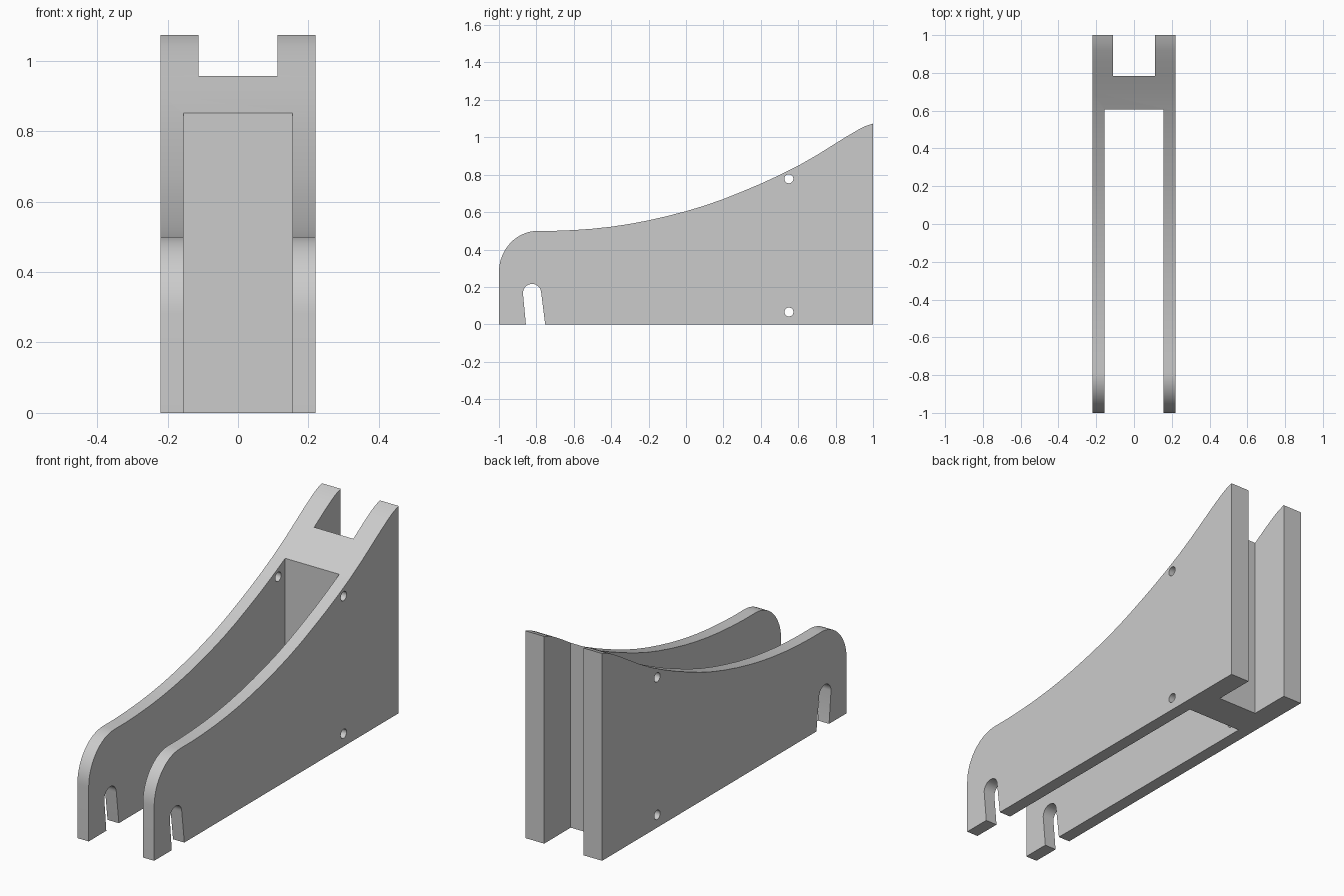
import bpy
import bmesh
from math import cos, sin, pi, radians

default = bpy.data.objects.get("Cube")
if default:
    bpy.data.objects.remove(default, do_unlink=True)

grey = bpy.data.materials.new("plain grey")
grey.use_nodes = True
colour = (0.6, 0.6, 0.6, 1)
grey.diffuse_color = colour
grey.node_tree.nodes["Principled BSDF"].inputs["Base Color"].default_value = colour


def arc(cy, cz, ry, rz, start, end, steps):
    """Points (y, z) on an elliptical arc, angles in degrees."""
    angles = [radians(start + (end - start) * i / steps) for i in range(steps + 1)]
    return [(cy + ry * cos(a), cz + rz * sin(a)) for a in angles]


def extrude_profile(name, points, x0, x1):
    """Closed solid from a side profile of (y, z) points."""
    bm = bmesh.new()
    face = bm.faces.new([bm.verts.new((x0, y, z)) for y, z in points])
    side = bmesh.ops.extrude_face_region(bm, geom=[face])["geom"]
    moved = [v for v in side if isinstance(v, bmesh.types.BMVert)]
    bmesh.ops.translate(bm, verts=moved, vec=(x1 - x0, 0, 0))
    bmesh.ops.recalc_face_normals(bm, faces=bm.faces)
    mesh = bpy.data.meshes.new(name)
    bm.to_mesh(mesh)
    bm.free()
    mesh.materials.append(grey)
    obj = bpy.data.objects.new(name, mesh)
    bpy.context.collection.objects.link(obj)
    return obj


def block(name, half_width, y0, y1):
    points = [(y0, -0.2), (y1, -0.2), (y1, 1.3), (y0, 1.3)]
    return extrude_profile(name, points, -half_width, half_width)


# Side outline: rounded nose, sweeping top edge, keyhole notch underneath
nose = arc(-0.79, 0.28, 0.21, 0.22, 180, 90, 16)
sweep = [(-0.7, 0.5), (-0.6, 0.504), (-0.5, 0.511), (-0.4, 0.522), (-0.3, 0.537),
         (-0.2, 0.556), (-0.1, 0.579), (0, 0.605), (0.1, 0.635), (0.2, 0.67),
         (0.3, 0.71), (0.4, 0.752), (0.5, 0.798), (0.6, 0.848), (0.7, 0.905),
         (0.78, 0.955), (0.86, 1.005), (0.92, 1.04), (0.96, 1.06), (1, 1.073)]
notch = arc(-0.823, 0.167, 0.049, 0.049, 0, 180, 16)
outline = [(-1, 0)] + nose + sweep + [(1, 0), (-0.753, 0)] + notch + [(-0.856, 0)]
bracket = extrude_profile("bracket_body", outline, -0.22, 0.22)

# Front channel, rear slot and the pin holes
cutters = [block("front_channel_cutter", 0.155, -1.2, 0.607),
           block("rear_slot_cutter", 0.112, 0.783, 1.2)]
for name, z in (("upper", 0.778), ("lower", 0.066)):
    circle = arc(0.55, z, 0.024, 0.024, 0, 345, 23)
    cutters.append(extrude_profile(name + "_pin_hole_cutter", circle, -0.4, 0.4))

for cutter in cutters:
    mod = bracket.modifiers.new(cutter.name, "BOOLEAN")
    mod.operation = "DIFFERENCE"
    mod.solver = "EXACT"
    mod.object = cutter
    cutter.hide_render = True

# Bake the cuts and remove the helpers
bpy.context.view_layer.update()
graph = bpy.context.evaluated_depsgraph_get()
cut_mesh = bpy.data.meshes.new_from_object(bracket.evaluated_get(graph))
bracket.modifiers.clear()
bracket.data = cut_mesh
for cutter in cutters:
    bpy.data.objects.remove(cutter, do_unlink=True)

# Smooth curved edges, keep corners crisp
bpy.ops.object.select_all(action="DESELECT")
bracket.select_set(True)
bpy.context.view_layer.objects.active = bracket
bpy.ops.object.shade_smooth_by_angle(angle=radians(25))
